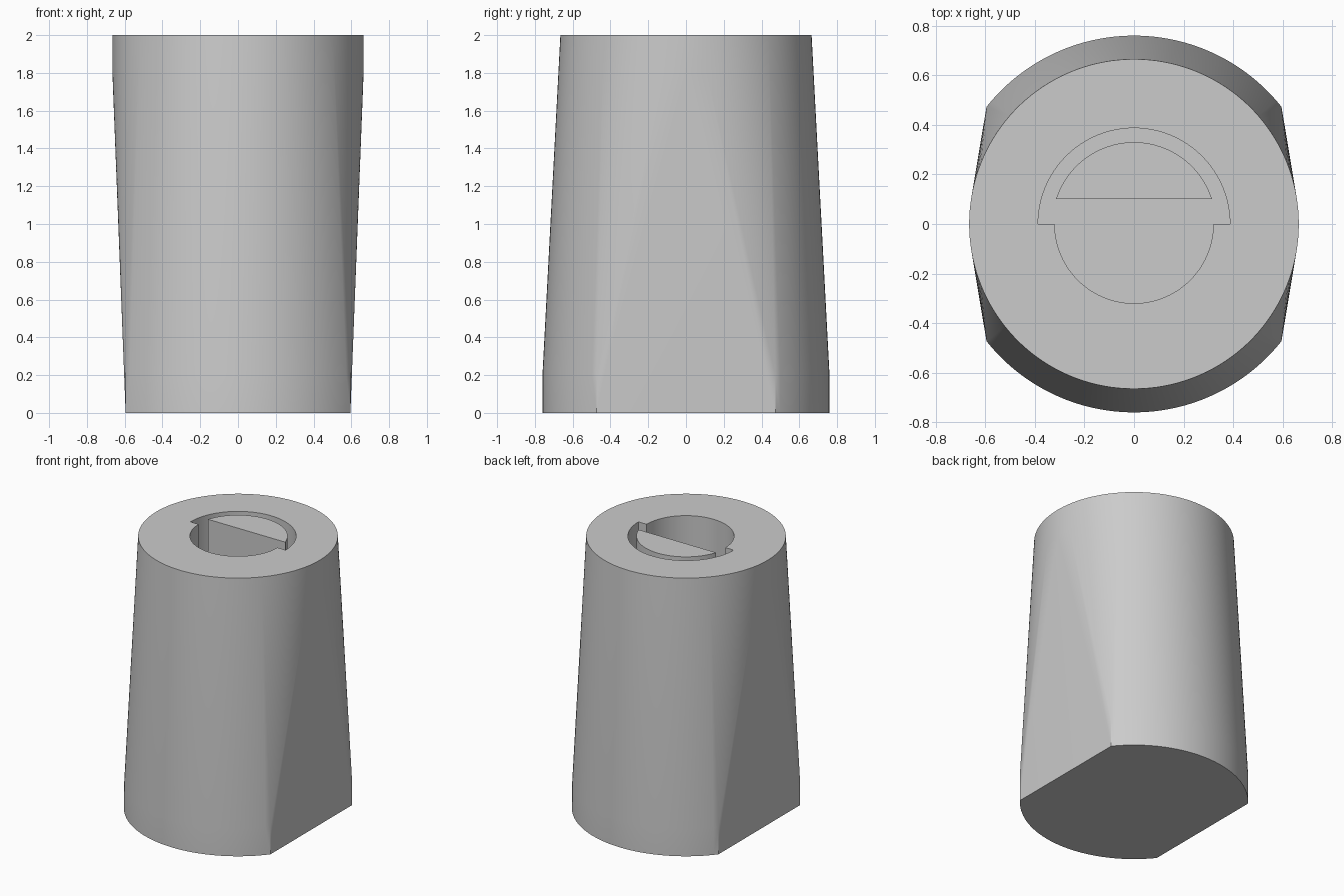
import bpy
import bmesh
from math import acos, asin, cos, pi, sin

default = bpy.data.objects.get("Cube")
if default:
    bpy.data.objects.remove(default, do_unlink=True)

TOP, FLOOR = 2.0, 1.0
TOP_R, BASE_R, FLAT_X = 0.665, 0.76, 0.595

grey = bpy.data.materials.new("plain grey")
grey.use_nodes = True
grey.diffuse_color = (0.6, 0.6, 0.6, 1)
grey.node_tree.nodes["Principled BSDF"].inputs["Base Color"].default_value = (0.6, 0.6, 0.6, 1)


def arc(radius, start, end, steps):
    """Points along an arc, both ends included."""
    angles = [start + (end - start) * i / steps for i in range(steps + 1)]
    return [(radius * cos(a), radius * sin(a)) for a in angles]


def make_object(name, bm):
    bmesh.ops.recalc_face_normals(bm, faces=bm.faces[:])
    mesh = bpy.data.meshes.new(name)
    bm.to_mesh(mesh)
    bm.free()
    mesh.materials.append(grey)
    obj = bpy.data.objects.new(name, mesh)
    bpy.context.collection.objects.link(obj)
    return obj


def prism(name, outline, low, high):
    bm = bmesh.new()
    face = bm.faces.new([bm.verts.new((x, y, low)) for x, y in outline])
    result = bmesh.ops.extrude_face_region(bm, geom=[face])
    verts = [v for v in result["geom"] if isinstance(v, bmesh.types.BMVert)]
    bmesh.ops.translate(bm, verts=verts, vec=(0, 0, high - low))
    return make_object(name, bm)


def select_only(obj):
    bpy.ops.object.select_all(action="DESELECT")
    obj.select_set(True)
    bpy.context.view_layer.objects.active = obj


# Body: a hull from a round base with two flats up to a full circle
corner = acos(FLAT_X / BASE_R)
front_back = arc(BASE_R, corner, pi - corner, 40) + arc(BASE_R, pi + corner, 2 * pi - corner, 40)
circle = []
for start, end, steps in ((-corner, corner, 32), (corner, pi - corner, 40),
                          (pi - corner, pi + corner, 32), (pi + corner, 2 * pi - corner, 40)):
    circle += arc(TOP_R, start, end, steps)[:-1]

bm = bmesh.new()
for outline, heights in ((front_back, (0, 0.2)), (circle, (1.8, TOP))):
    for z in heights:
        for x, y in outline:
            bm.verts.new((x, y, z))
bmesh.ops.convex_hull(bm, input=bm.verts[:])
bmesh.ops.dissolve_limit(bm, angle_limit=0.002, verts=bm.verts[:], edges=bm.edges[:])
body = make_object("body", bm)

# Socket: narrow half in front, wider half behind
socket = arc(0.387, 0, pi, 48) + arc(0.32, pi, 2 * pi, 48)
cutter = prism("socket_cutter", socket, FLOOR, TOP + 0.1)
cutter.hide_render = True
select_only(body)
cut = body.modifiers.new("socket", "BOOLEAN")
cut.operation = "DIFFERENCE"
cut.solver = "EXACT"
cut.object = cutter
bpy.ops.object.modifier_apply(modifier=cut.name)
bpy.data.objects.remove(cutter, do_unlink=True)

# Key: a post with one flat side, level with the rim
flat = asin(0.1 / 0.33)
key = prism("key_post", arc(0.33, flat, pi - flat, 40), FLOOR - 0.02, TOP)

for part in (body, key):
    select_only(part)
    bpy.ops.object.shade_smooth_by_angle(angle=pi / 6)
